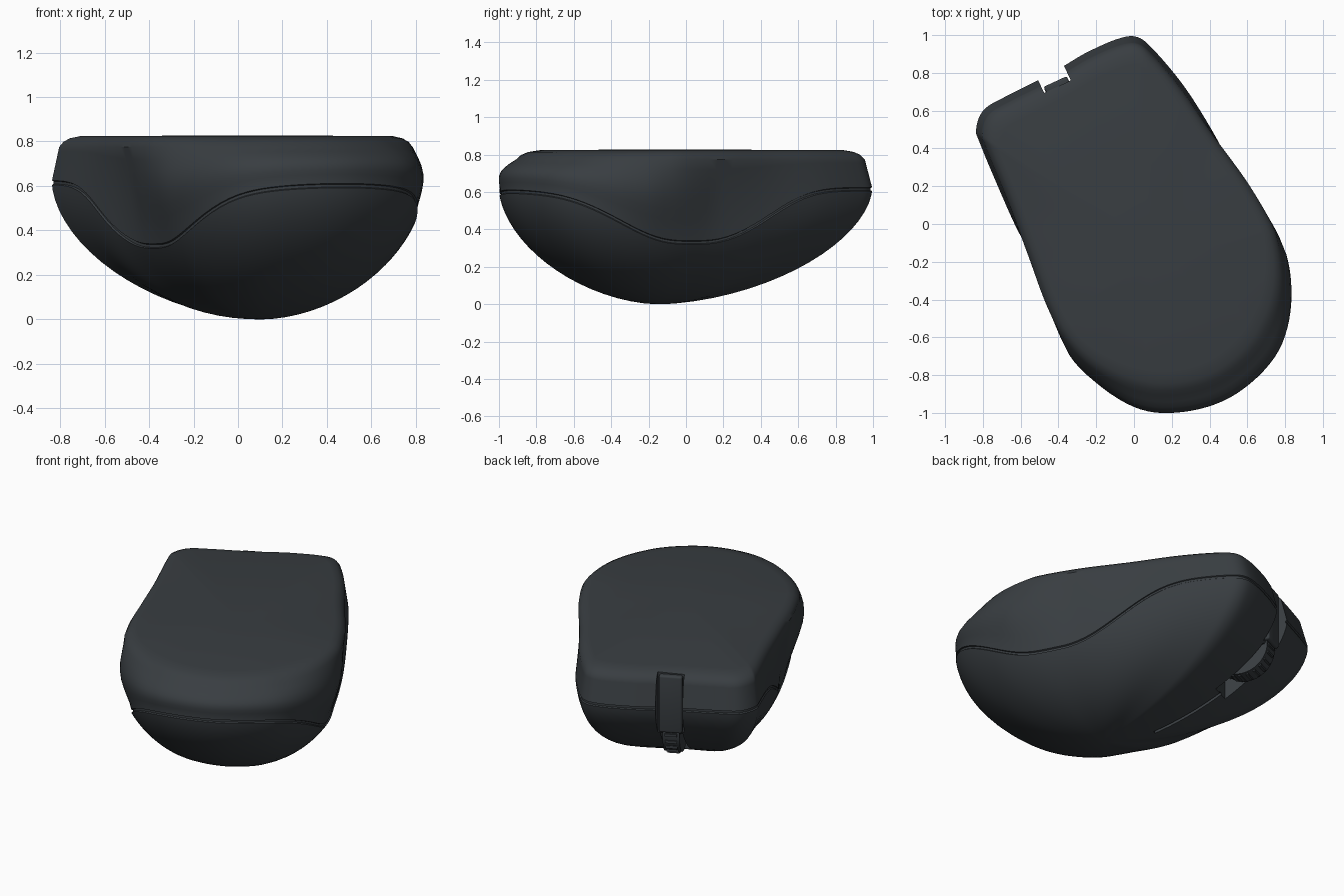
import bpy, bmesh, math
from mathutils import Vector, Matrix

if "Cube" in bpy.data.objects:
    bpy.data.objects.remove(bpy.data.objects["Cube"])

ROT = Matrix.Rotation(math.radians(25), 4, 'Z')
POLE = Vector((0.03, -0.18))
RIM, N = 0.62, 160

mat = bpy.data.materials.new("charcoal")
mat.diffuse_color = (0.04, 0.047, 0.053, 1)
mat.use_nodes = True
mat.node_tree.nodes["Principled BSDF"].inputs["Base Color"].default_value = mat.diffuse_color

# plan outline of the mouse, in its own axes (buttons towards +y)
OUT = [(-.56, .72), (-.545, .81), (-.465, .885), (-.33, .9), (-.16, .905), (0, .915), (.16, .93),
       (.34, .925), (.435, .89), (.485, .79), (.545, .57), (.595, .28), (.665, -.09),
       (.68, -.42), (.595, -.713), (.4, -.94), (.1, -1.045), (-.19, -1.01),
       (-.42, -.87), (-.59, -.57), (-.625, -.25), (-.6, .1), (-.575, .4)]


def outline_points(n):
    pts = [Vector(p) for p in OUT]
    k, res = len(pts), []
    for i in range(n):
        f = i * k / n
        j, t = int(f), f - int(f)
        a, b, c, d = (pts[(j + o) % k] for o in (-1, 0, 1, 2))
        res.append(0.5 * (2*b + (c - a)*t + (2*a - 5*b + 4*c - d)*t*t + (3*b - a - 3*c + d)*t**3))
    return res


def seam_z(v):
    return 0.605 - 0.285 * math.exp(-(abs(v + 0.25) / 0.55) ** 3)


def lerp(a, b, s):
    return a + (b - a) * s


def finish(ob, angle=35):
    ob.data.materials.clear()
    ob.data.materials.append(mat)
    bpy.ops.object.select_all(action='DESELECT')
    ob.select_set(True)
    bpy.context.view_layer.objects.active = ob
    bpy.ops.object.shade_smooth_by_angle(angle=math.radians(angle))


def add_object(name, bm):
    bmesh.ops.recalc_face_normals(bm, faces=bm.faces)
    me = bpy.data.meshes.new(name)
    bm.to_mesh(me)
    bm.free()
    ob = bpy.data.objects.new(name, me)
    bpy.context.collection.objects.link(ob)
    ob.matrix_world = ROT
    return ob


def box(name, lo, hi, bevel=0.0):
    bm = bmesh.new()
    bmesh.ops.create_cube(bm, size=1)
    for v in bm.verts:
        v.co = Vector([l + (c + 0.5) * (h - l) for l, h, c in zip(lo, hi, v.co)])
    if bevel:
        bmesh.ops.bevel(bm, geom=bm.edges[:], offset=bevel, segments=3, affect='EDGES', profile=0.5)
    return add_object(name, bm)


def column(p):
    """Section from the dome pole to the flat base along one direction."""
    d = p - POLE
    lat = (d.x / d.length) ** 2
    pw = 1.73 + lat * (0.18 + 0.4 * math.exp(-((p.y - .3) / .3) ** 2))   # fuller at the waist
    vs = seam_z(p.y)
    ts = (1 - (1 - vs / RIM) ** pw) ** (1 / pw)
    col = []
    for i in range(1, 19):                       # domed shell below the seam
        t = ts * math.sin(i / 18 * math.pi / 2)
        col.append((t, RIM * (1 - (1 - t ** pw) ** (1 / pw))))
    g = 0.009 / d.length                         # seam groove
    col += [(ts - g, vs + 0.004), (ts - g, vs + 0.016)]
    back = max(0, min(1, (-p.y - 0.35) / 0.55))
    tb, zb, za = lerp(.965, .89, back), .775, vs + .02
    rear = max(0, min(1, (-p.y - 0.1) / 0.4))
    for i in range(9):                           # side wall, swelling outwards at the rear
        s = i / 8
        t = lerp(ts, tb, s) + rear * max(0, 0.99 - lerp(ts, tb, .6)) * math.sin(s ** 1.3 * math.pi)
        col.append((min(t, 1.0), lerp(za, zb, s)))
    for t, z in ((.02, .798), (.05, .814), (.1, .824)):  # rounded base edge
        col.append((tb - t * (1 + .5 * back), z))
    return [(POLE + d * t, z) for t, z in col]


# body shell
bm = bmesh.new()
cols = [[bm.verts.new((q.x, q.y, z)) for q, z in column(p)] for p in outline_points(N)]
pole = bm.verts.new((POLE.x, POLE.y, 0))
top = bm.verts.new((POLE.x, POLE.y, 0.828))
for i in range(N):
    a, b = cols[i], cols[(i + 1) % N]
    bm.faces.new((pole, a[0], b[0]))
    bm.faces.new((top, b[-1], a[-1]))
    for j in range(len(a) - 1):
        bm.faces.new((a[j], a[j + 1], b[j + 1], b[j]))
body = add_object("mouse_body", bm)

# gap between the buttons, wheel slot and split line
GAP = -0.06
for name, lo, hi in (("gap_cutter", (GAP - .078, .83, -.1), (GAP + .078, 1.2, 1.0)),
                     ("wheel_cutter", (GAP - .065, .52, -.1), (GAP + .065, .85, .42)),
                     ("split_cutter", (GAP - .01, .1, -.1), (GAP + .01, .53, .2))):
    cut = box(name, lo, hi)
    cut.hide_render = True
    m = body.modifiers.new(name, 'BOOLEAN')
    m.object, m.operation, m.solver = cut, 'DIFFERENCE', 'EXACT'
bpy.context.view_layer.update()
dg = bpy.context.evaluated_depsgraph_get()
me = bpy.data.meshes.new_from_object(body.evaluated_get(dg))
body.modifiers.clear()
body.data = me
for ob in [o for o in bpy.data.objects if o.name.endswith("cutter")]:
    bpy.data.objects.remove(ob)
finish(body)

# scroll wheel with ridged tread
bm = bmesh.new()
bmesh.ops.create_cone(bm, cap_ends=True, segments=40, radius1=.16, radius2=.16, depth=.1,
                      matrix=Matrix.Translation((GAP, .68, .42)) @ Matrix.Rotation(math.pi / 2, 4, 'Y'))
finish(add_object("scroll_wheel", bm))
for i in range(12):
    a = math.pi + i * math.pi / 11
    y, z = .68 + .16 * math.cos(a), .42 + .16 * math.sin(a)
    finish(box("wheel_ridge", (GAP - .035, y - .008, z - .008), (GAP + .035, y + .008, z + .008)))

# centre strip in the gap between the buttons
finish(box("centre_strip", (GAP - .068, .8, .44), (GAP + .068, .86, .8), .012))
